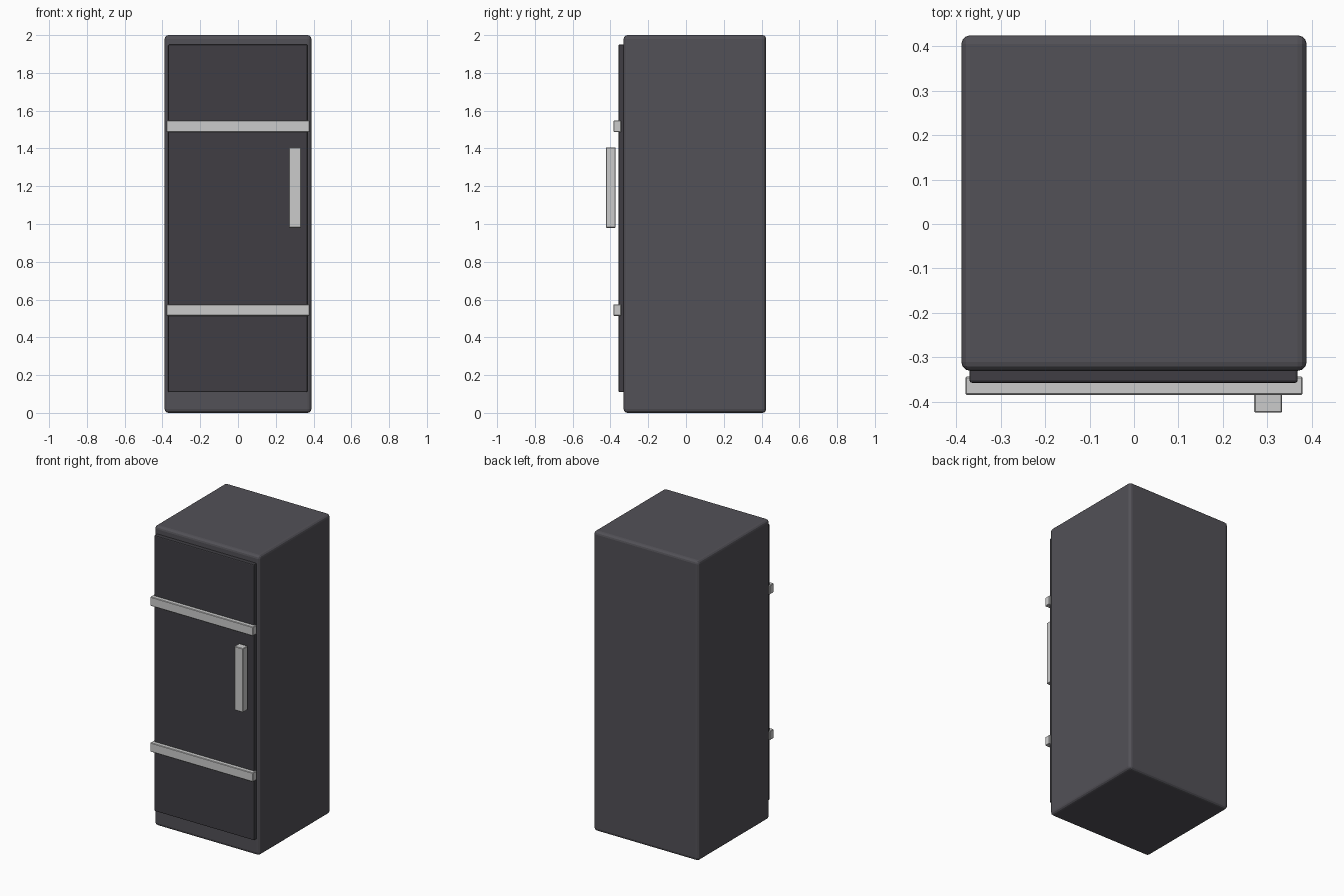
import bpy
import bmesh
from mathutils import Vector

if "Cube" in bpy.data.objects:
    bpy.data.objects.remove(bpy.data.objects["Cube"])


def material(name, color):
    mat = bpy.data.materials.new(name)
    mat.diffuse_color = (*color, 1)
    mat.use_nodes = True
    mat.node_tree.nodes["Principled BSDF"].inputs["Base Color"].default_value = mat.diffuse_color
    return mat


def rounded_box(name, low, high, radius, segments, mat):
    """Box between two corners with softened edges."""
    low, high = Vector(low), Vector(high)
    mesh = bpy.data.meshes.new(name)
    bm = bmesh.new()
    bmesh.ops.create_cube(bm, size=1)
    bmesh.ops.scale(bm, vec=high - low, verts=bm.verts)
    bm.to_mesh(mesh)
    bm.free()
    obj = bpy.data.objects.new(name, mesh)
    obj.location = (low + high) / 2
    bpy.context.collection.objects.link(obj)
    mesh.materials.append(mat)
    bevel = obj.modifiers.new("soft_edges", "BEVEL")
    bevel.width = radius
    bevel.segments = segments
    return obj


shell = material("dark_shell", (0.085, 0.082, 0.095))
panel = material("dark_panel", (0.05, 0.048, 0.056))
metal = material("light_metal", (0.55, 0.56, 0.58))

# Cabinet and the raised front panel
rounded_box("cabinet", (-0.388, -0.33, 0), (0.388, 0.424, 2), 0.02, 3, shell)
rounded_box("door_panel", (-0.37, -0.357, 0.11), (0.368, -0.318, 1.95), 0.006, 2, panel)

# Horizontal trim strips dividing the front
for name, z in (("lower_trim", 0.544), ("upper_trim", 1.517)):
    rounded_box(name, (-0.379, -0.384, z - 0.03), (0.379, -0.343, z + 0.03), 0.003, 1, metal)

# Vertical handle, standing just off the door
rounded_box("door_handle", (0.27, -0.424, 0.98), (0.333, -0.373, 1.406), 0.003, 1, metal)
